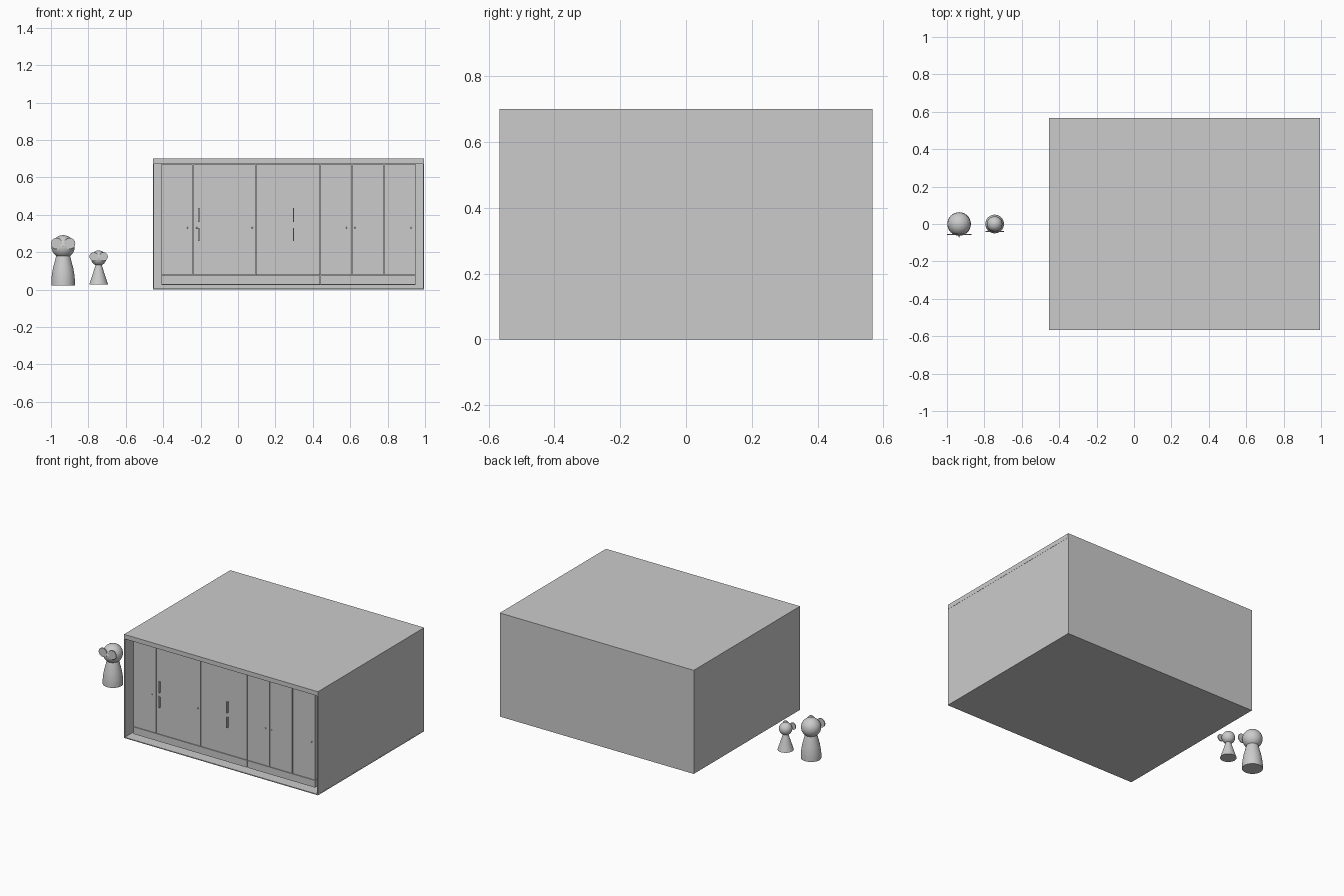
import bpy, math

if "Cube" in bpy.data.objects:
    bpy.data.objects.remove(bpy.data.objects["Cube"])


def box(name, x0, x1, y0, y1, z0, z1):
    bpy.ops.mesh.primitive_cube_add(size=1, location=((x0 + x1) / 2, (y0 + y1) / 2, (z0 + z1) / 2))
    o = bpy.context.object
    o.name = name
    o.scale = (x1 - x0, y1 - y0, z1 - z0)
    bpy.ops.object.transform_apply(location=False, rotation=False, scale=True)
    return o


def smooth():
    bpy.ops.object.shade_smooth_by_angle(angle=math.radians(35))


def lathe(name, x, profile, n=32):
    # closed body of revolution from (radius, z) pairs
    verts, faces = [], []
    for r, z in profile:
        for i in range(n):
            a = 2 * math.pi * i / n
            verts.append((r * math.cos(a), r * math.sin(a), z))
    for k in range(len(profile) - 1):
        for i in range(n):
            j = (i + 1) % n
            faces.append((k * n + i, k * n + j, (k + 1) * n + j, (k + 1) * n + i))
    faces.append(tuple(reversed(range(n))))
    faces.append(tuple(range((len(profile) - 1) * n, len(profile) * n)))
    me = bpy.data.meshes.new(name)
    me.from_pydata(verts, [], faces)
    o = bpy.data.objects.new(name, me)
    o.location.x = x
    bpy.context.collection.objects.link(o)
    bpy.ops.object.select_all(action='DESELECT')
    bpy.context.view_layer.objects.active = o
    o.select_set(True)
    smooth()


def figure(name, x, profile, head_r, head_z, lens_r, lens_dx, lens_y, lens_z, nose):
    lathe(name + "_body", x, profile)
    bpy.ops.mesh.primitive_uv_sphere_add(segments=32, ring_count=16, radius=head_r, location=(x, 0, head_z))
    bpy.context.object.name = name + "_head"
    smooth()
    # round spectacle discs
    for s, side in ((-1, "left"), (1, "right")):
        bpy.ops.mesh.primitive_cylinder_add(vertices=32, radius=lens_r, depth=0.006,
                                            location=(x + s * lens_dx, lens_y, lens_z),
                                            rotation=(math.pi / 2, 0, 0))
        bpy.context.object.name = name + "_lens_" + side
        smooth()
    # pointed nose
    bpy.ops.mesh.primitive_cone_add(vertices=16, radius1=nose, depth=nose * 2.5,
                                    location=(x, -head_r + 0.002, head_z + 0.004),
                                    rotation=(math.pi / 2, 0, 0))
    bpy.context.object.name = name + "_nose"
    smooth()


# outer shell
L, R, F, B = -0.455, 0.995, -0.567, 0.567
box("floor", L, R, F, B, 0, 0.006)
box("left_wall", L, L + 0.006, F, B, 0.006, 0.67)
box("right_wall", R - 0.006, R - 0.001, F, B, 0.006, 0.67)
box("back_wall", L + 0.006, R - 0.006, B - 0.006, B, 0.006, 0.67)
box("top_slab", L, R, F, B, 0.67, 0.70)

# cabinet body behind the doors
face = -0.532
box("cabinet_body", -0.41, 0.95, face + 0.02, B - 0.01, 0.025, 0.67)

# doors and plinth pieces
edges = [-0.41, -0.24, 0.095, 0.44, 0.61, 0.78, 0.95]
g = 0.002
for i, (a, b) in enumerate(zip(edges, edges[1:])):
    box(f"door_{i + 1}", a + g, b - g, face, face + 0.02, 0.077, 0.668)
for i, (a, b) in enumerate(((-0.41, 0.44), (0.44, 0.95))):
    box(f"plinth_{i + 1}", a + g, b - g, face, face + 0.02, 0.026, 0.074)

# bar handles
for i, x in enumerate((-0.21, 0.297)):
    for j, (z0, z1) in enumerate(((0.26, 0.33), (0.36, 0.435))):
        box(f"handle_{i}_{j}", x - 0.003, x + 0.003, face - 0.014, face, z0, z1)

# small knobs
for i, x in enumerate((-0.27, -0.22, 0.075, 0.58, 0.625, 0.925)):
    bpy.ops.mesh.primitive_uv_sphere_add(segments=12, ring_count=8, radius=0.004, location=(x, face - 0.002, 0.33))
    bpy.context.object.name = f"knob_{i + 1}"
    smooth()

# large and small figures
figure("large_figure", -0.935,
       [(0.063, 0.022), (0.063, 0.05), (0.06, 0.08), (0.054, 0.115), (0.045, 0.15), (0.037, 0.182), (0.03, 0.2)],
       0.062, 0.229, 0.030, 0.035, -0.056, 0.246, 0.011)
figure("small_figure", -0.745,
       [(0.05, 0.027), (0.012, 0.145)],
       0.041, 0.168, 0.023, 0.026, -0.040, 0.176, 0.005)
